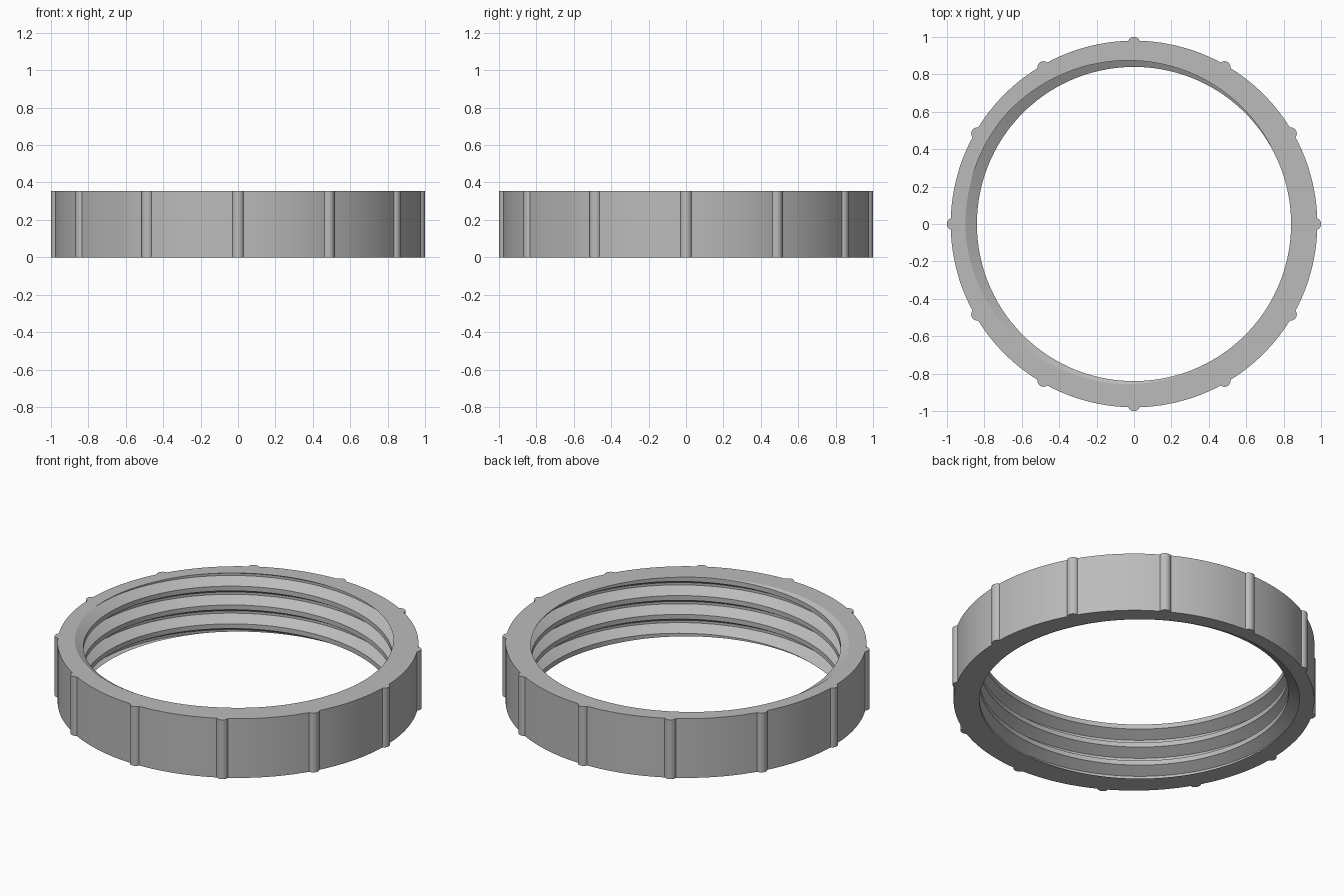
import bpy, bmesh
from math import sin, cos, radians, atan2, sqrt, tau

cube = bpy.data.objects.get("Cube")
if cube:
    bpy.data.objects.remove(cube, do_unlink=True)

HEIGHT = 0.355
BODY_R = 0.98
RIB_R, RIB_CENTRE, RIBS = 0.033, 0.967, 12
CREST_R, PITCH = 0.84, 0.113
ROOT_R = CREST_R + 0.54 * PITCH
CREST_ANGLE = radians(343)      # where a thread crest meets the top rim
STEPS = 144                     # segments per thread turn

# One grey plastic material
grey = bpy.data.materials.new("grey_plastic")
grey.use_nodes = True
colour = (0.5, 0.5, 0.5, 1)
grey.diffuse_color = colour
grey.node_tree.nodes["Principled BSDF"].inputs["Base Color"].default_value = colour


def outer_outline():
    """Round body with evenly spaced grip ribs, counter-clockwise."""
    meet = (BODY_R**2 + RIB_CENTRE**2 - RIB_R**2) / (2 * RIB_CENTRE)
    half = sqrt(BODY_R**2 - meet**2)
    rib_angle = atan2(half, meet - RIB_CENTRE)
    body_angle = atan2(half, meet)
    gap = tau / RIBS - 2 * body_angle
    points = []
    for rib in range(RIBS):
        a = rib * tau / RIBS
        for i in range(13):
            b = a + rib_angle * (i / 6 - 1)
            points.append((RIB_CENTRE * cos(a) + RIB_R * cos(b),
                           RIB_CENTRE * sin(a) + RIB_R * sin(b)))
        for i in range(1, 12):
            b = a + body_angle + gap * i / 12
            points.append((BODY_R * cos(b), BODY_R * sin(b)))
    return points


bm = bmesh.new()

# Internal thread: sweep a trapezoid profile along a helix, then trim to height
half_crest, half_root = PITCH / 8, PITCH / 16
profile = [(CREST_R, -half_crest), (CREST_R, half_crest),
           (ROOT_R, PITCH / 2 - half_root), (ROOT_R, PITCH / 2 + half_root),
           (CREST_R, PITCH - half_crest)]
previous = None
for step in range(-6 * STEPS, 3 * STEPS + 1):
    a = tau * step / STEPS
    lift = HEIGHT + PITCH * (a - CREST_ANGLE) / tau
    column = [bm.verts.new((r * cos(a), r * sin(a), z + lift)) for r, z in profile]
    if previous:
        for i in range(len(profile) - 1):
            bm.faces.new((previous[i], previous[i + 1], column[i + 1], column[i]))
    previous = column
bmesh.ops.remove_doubles(bm, verts=bm.verts, dist=0.0001)
for z, up in ((0, -1), (HEIGHT, 1)):
    bmesh.ops.bisect_plane(bm, geom=bm.verts[:] + bm.edges[:] + bm.faces[:], dist=1e-5,
                           plane_co=(0, 0, z), plane_no=(0, 0, up), clear_outer=True)

# Outer ribbed wall
outline = outer_outline()
low = [bm.verts.new((x, y, 0)) for x, y in outline]
high = [bm.verts.new((x, y, HEIGHT)) for x, y in outline]
for i in range(len(outline)):
    j = (i + 1) % len(outline)
    bm.faces.new((low[i], low[j], high[j], high[i]))

# Flat top and bottom rims
for z in (0, HEIGHT):
    rim = [e for e in bm.edges if e.is_boundary
           and all(abs(v.co.z - z) < 1e-4 for v in e.verts)]
    bmesh.ops.triangle_fill(bm, edges=rim, use_beauty=True, normal=(0, 0, 1))
bmesh.ops.recalc_face_normals(bm, faces=bm.faces)

mesh = bpy.data.meshes.new("threaded_ring")
bm.to_mesh(mesh)
bm.free()
mesh.materials.append(grey)
ring = bpy.data.objects.new("threaded_ring", mesh)
bpy.context.collection.objects.link(ring)

bpy.ops.object.select_all(action="DESELECT")
ring.select_set(True)
bpy.context.view_layer.objects.active = ring
bpy.ops.object.shade_smooth_by_angle(angle=radians(25))
